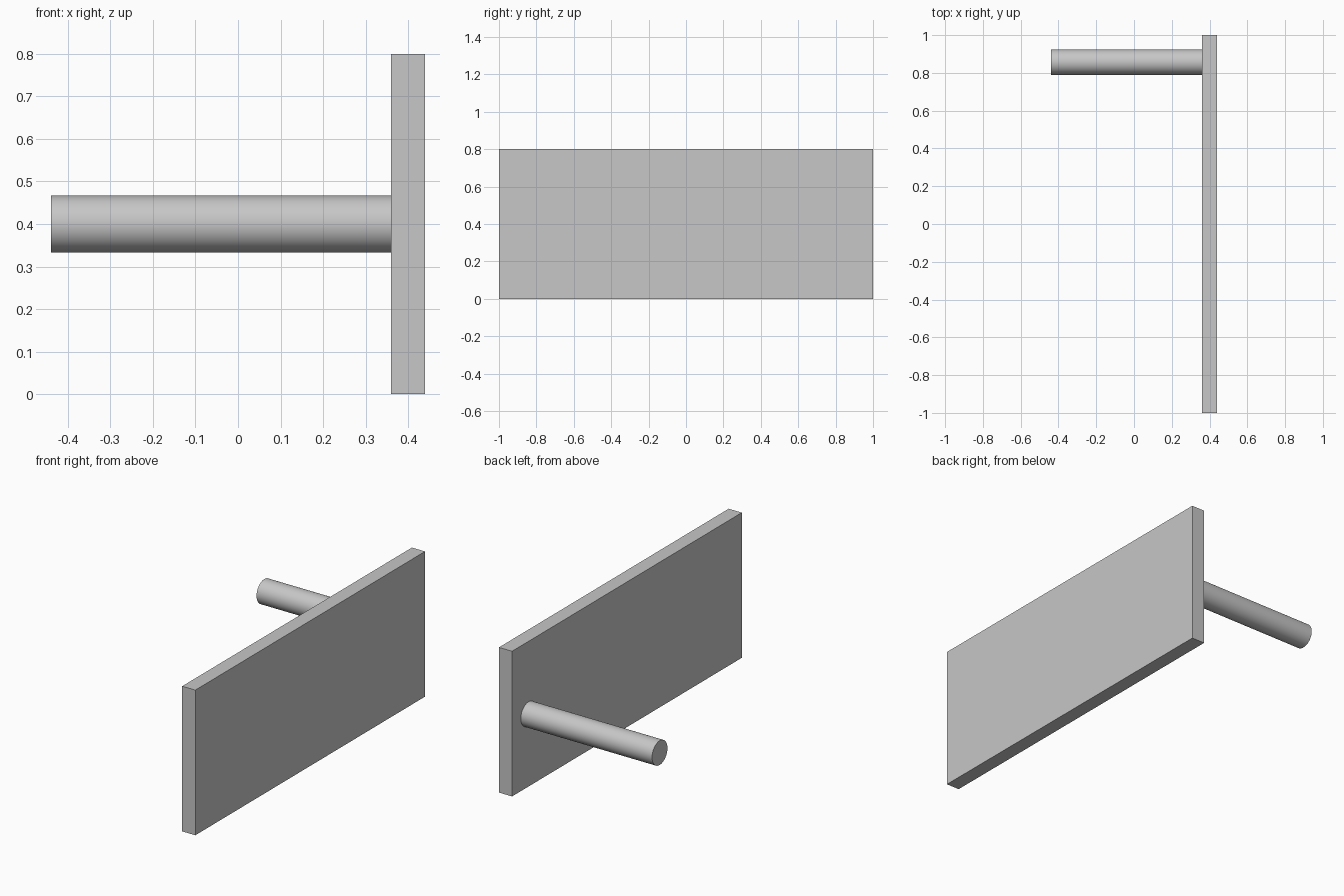
import bpy
import math

cube = bpy.data.objects.get("Cube")
if cube:
    bpy.data.objects.remove(cube, do_unlink=True)

grey = bpy.data.materials.new("light grey")
grey.use_nodes = True
colour = (0.57, 0.57, 0.57, 1)
grey.diffuse_color = colour
grey.node_tree.nodes["Principled BSDF"].inputs["Base Color"].default_value = colour

# Upright flat panel
bpy.ops.mesh.primitive_cube_add(size=1, location=(0.4, 0, 0.4))
panel = bpy.context.object
panel.name = "panel"
panel.scale = (0.08, 2, 0.8)
bpy.ops.object.transform_apply(location=False, rotation=False, scale=True)
panel.data.materials.append(grey)

# Round rod standing out from the panel near its back end
bpy.ops.mesh.primitive_cylinder_add(
    vertices=64, radius=0.067, depth=0.8,
    location=(-0.04, 0.857, 0.4), rotation=(0, math.pi / 2, 0))
rod = bpy.context.object
rod.name = "rod"
rod.data.materials.append(grey)
bpy.ops.object.shade_smooth_by_angle(angle=math.radians(30))
